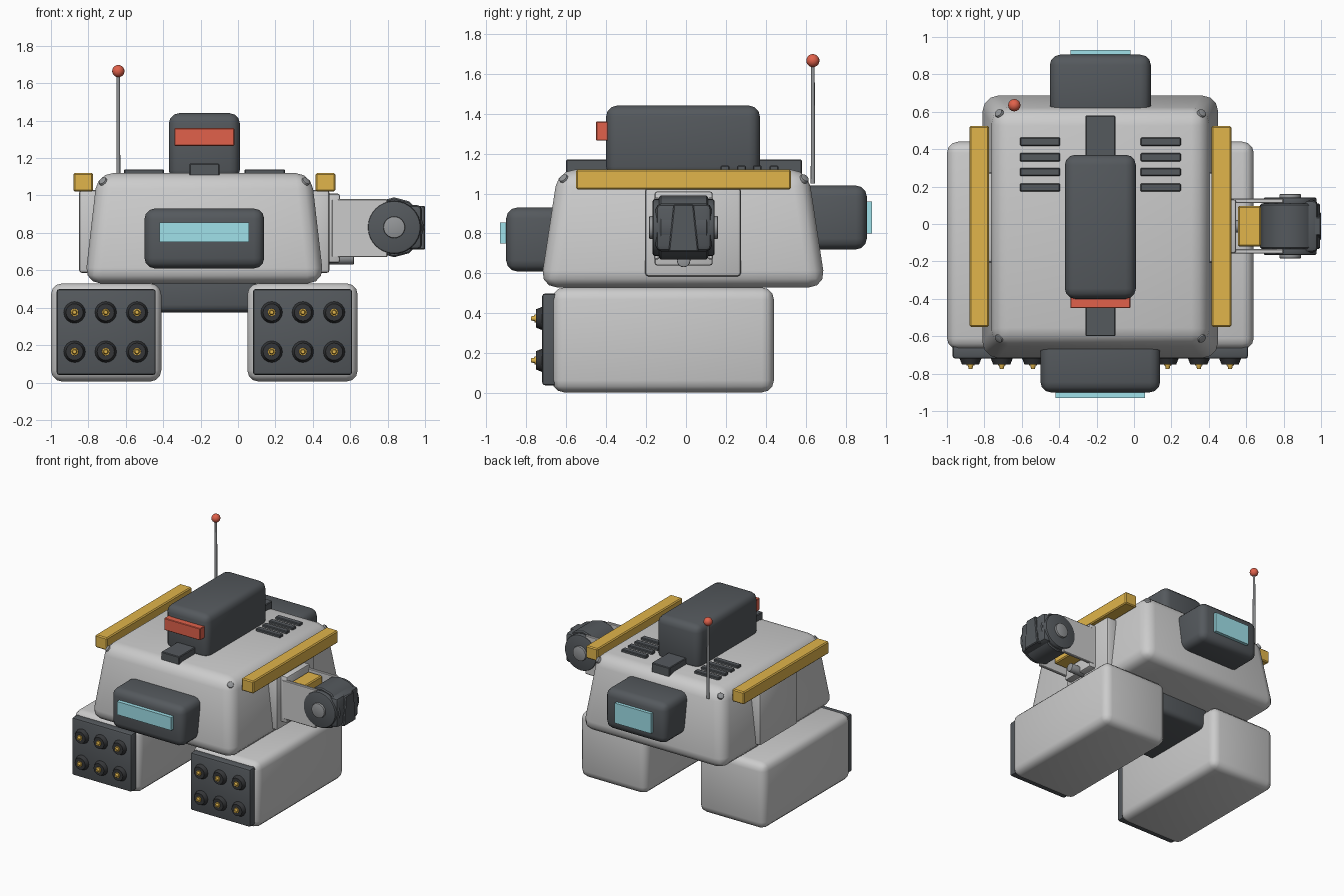
import bpy, bmesh, math
from mathutils import Matrix, Vector

if "Cube" in bpy.data.objects:
    bpy.data.objects.remove(bpy.data.objects["Cube"])

CX = -0.18  # centre line of the body (the arm sticks out on one side)


def mat(name, c):
    m = bpy.data.materials.new(name)
    m.diffuse_color = (*c, 1)
    m.use_nodes = True
    m.node_tree.nodes["Principled BSDF"].inputs["Base Color"].default_value = m.diffuse_color
    return m


DARK = mat("dark", (0.09, 0.10, 0.11))
BLACK = mat("black", (0.035, 0.037, 0.04))
YELLOW = mat("yellow", (0.75, 0.46, 0.07))
RED = mat("red", (0.75, 0.12, 0.07))
CYAN = mat("cyan", (0.35, 0.75, 0.82))
STEEL = mat("steel", (0.3, 0.31, 0.32))


def finish(name, bm, m=None, bevel=0, seg=3):
    bmesh.ops.recalc_face_normals(bm, faces=bm.faces)
    me = bpy.data.meshes.new(name)
    bm.to_mesh(me)
    bm.free()
    ob = bpy.data.objects.new(name, me)
    bpy.context.collection.objects.link(ob)
    if m:
        me.materials.append(m)
    if bevel:
        b = ob.modifiers.new("bevel", 'BEVEL')
        b.width, b.segments = bevel, seg
        b.limit_method, b.angle_limit = 'ANGLE', math.radians(40)
    bpy.ops.object.select_all(action='DESELECT')
    bpy.context.view_layer.objects.active = ob
    ob.select_set(True)
    if bevel:
        bpy.ops.object.modifier_apply(modifier="bevel")
    bpy.ops.object.shade_smooth_by_angle(angle=math.radians(35))
    return ob


def box(name, x, y, z, m=None, bevel=0.0, seg=3, taper=(0, 0)):
    """Box from (min, max) ranges; taper pulls the top in on x and y."""
    bm = bmesh.new()
    bmesh.ops.create_cube(bm, size=1)
    for v in bm.verts:
        top = v.co.z > 0
        sx, sy = x[1] - x[0], y[1] - y[0]
        if top:
            sx, sy = sx - 2 * taper[0], sy - 2 * taper[1]
        v.co = Vector((sum(x) / 2 + v.co.x * sx, sum(y) / 2 + v.co.y * sy, z[1] if top else z[0]))
    return finish(name, bm, m, bevel, seg)


def rod(name, a, b, r1, r2=None, m=None, n=24, bevel=0.0, seg=2):
    """Cylinder or cone from point a to point b."""
    a, b = Vector(a), Vector(b)
    d = b - a
    bm = bmesh.new()
    M = Matrix.Translation((a + b) / 2) @ d.to_track_quat('Z', 'Y').to_matrix().to_4x4()
    bmesh.ops.create_cone(bm, cap_ends=True, segments=n, radius1=r1,
                          radius2=r1 if r2 is None else r2, depth=d.length, matrix=M)
    return finish(name, bm, m, bevel, seg)


def ball(name, c, r, m=None):
    bm = bmesh.new()
    bmesh.ops.create_uvsphere(bm, u_segments=16, v_segments=10, radius=r, matrix=Matrix.Translation(c))
    return finish(name, bm, m)


def mx(s, lo, hi):
    """Range of x offsets from the centre line, on side s."""
    return tuple(sorted((CX + s * lo, CX + s * hi)))


# Hull, and the undercarriage joining the pods
box("hull", (-0.82, 0.46), (-0.73, 0.70), (0.53, 1.12), None, 0.085, 3, (0.068, 0.09))
box("undercarriage", (-0.46, 0.10), (-0.30, 0.32), (0.375, 0.60), DARK, 0.04)

# Front and rear heads with windows
box("front_head", (-0.50, 0.14), (-0.90, -0.55), (0.61, 0.93), DARK, 0.055)
box("front_window", (-0.42, 0.06), (-0.93, -0.88), (0.75, 0.855), CYAN)
box("rear_head", (-0.45, 0.09), (0.55, 0.905), (0.72, 1.04), DARK, 0.055)
box("rear_window", (-0.34, -0.02), (0.88, 0.93), (0.80, 0.96), CYAN)

# Top turret on its rail
box("turret", (-0.37, 0.01), (-0.40, 0.37), (1.08, 1.44), DARK, 0.055)
box("turret_visor", (-0.34, -0.02), (-0.45, -0.38), (1.265, 1.36), RED, 0.004, 1)
box("turret_rail", (-0.26, -0.10), (-0.60, 0.58), (1.09, 1.17), DARK, 0.005, 1)

# Parts that repeat on both sides
for s, side in ((-1, "left"), (1, "right")):
    # Launcher pod with front plate and six rockets
    box(f"{side}_pod", mx(s, 0.23, 0.82), (-0.67, 0.44), (0.005, 0.53), None, 0.06)
    box(f"{side}_pod_plate", mx(s, 0.26, 0.79), (-0.72, -0.64), (0.04, 0.50), DARK, 0.015, 2)
    for i in range(3):
        for z in (0.165, 0.375):
            x = CX + s * (0.36 + i * 0.167)
            rod("rocket_tube", (x, -0.70, z), (x, -0.75, z), 0.066, 0.046, BLACK, 16)
            rod("rocket_collar", (x, -0.74, z), (x, -0.757, z), 0.022, 0.020, YELLOW, 12)
            rod("rocket_tip", (x, -0.75, z), (x, -0.775, z), 0.016, 0.010, YELLOW, 12)
    # Shoulder bar and side plate
    box(f"{side}_shoulder_bar", mx(s, 0.595, 0.70), (-0.55, 0.525), (1.02, 1.12), YELLOW, 0.008, 1)
    box(f"{side}_side_plate", mx(s, 0.54, 0.67), (-0.205, 0.275), (0.585, 1.03), None, 0.018, 2)
    # Roof vents
    for y in (0.195, 0.278, 0.357, 0.44):
        box("vent", mx(s, 0.215, 0.43), (y - 0.022, y + 0.022), (1.10, 1.14), DARK, 0.005, 1)
    # Corner bolts
    for y in (-0.61, 0.59):
        c = Vector((CX + s * 0.54, y, 1.073))
        d = Vector((s * 0.6, math.copysign(0.6, y), 0.7)).normalized()
        rod("corner_bolt", c - d * 0.03, c + d * 0.012, 0.024, None, STEEL, 16, 0.006)

# Antenna
rod("antenna", (-0.64, 0.635, 1.05), (-0.64, 0.635, 1.65), 0.011, 0.009, STEEL, 12)
ball("antenna_tip", (-0.64, 0.635, 1.665), 0.033, RED)

# Side arm: mount, two cheek plates, yellow block and lower pin
YC = -0.012
box("arm_mount", (0.44, 0.545), (YC - 0.145, YC + 0.145), (0.64, 1.01), None, 0.012, 2)
for s in (-1, 1):
    y = YC + s * 0.135
    box("arm_cheek", (0.50, 0.80), (y - 0.012, y + 0.012), (0.67, 0.98), None, 0.005, 1)
    rod("joint_disc", (0.835, YC + s * 0.10, 0.83), (0.835, YC + s * 0.155, 0.83), 0.142, None, DARK, 32, 0.012)
    rod("joint_hub", (0.835, YC + s * 0.14, 0.83), (0.835, YC + s * 0.172, 0.83), 0.058, None, STEEL, 24, 0.006)
box("arm_block", (0.555, 0.68), (YC - 0.108, YC + 0.108), (0.72, 0.965), YELLOW, 0.008, 1)
rod("arm_pin", (0.46, YC, 0.665), (0.62, YC, 0.665), 0.034, None, STEEL, 16, 0.006)

# Arm joint drum and its wedge-shaped end
rod("joint_drum", (0.835, YC - 0.122, 0.83), (0.835, YC + 0.122, 0.83), 0.16, None, DARK, 12, 0.008, 1)
box("joint_block", (0.84, 0.985), (YC - 0.14, YC + 0.14), (0.71, 0.95), DARK, 0.03, 2)
box("joint_wedge", (0.94, 1.0), (YC - 0.075, YC + 0.075), (0.71, 0.945), DARK, 0.006, 1, (0, 0.025))
